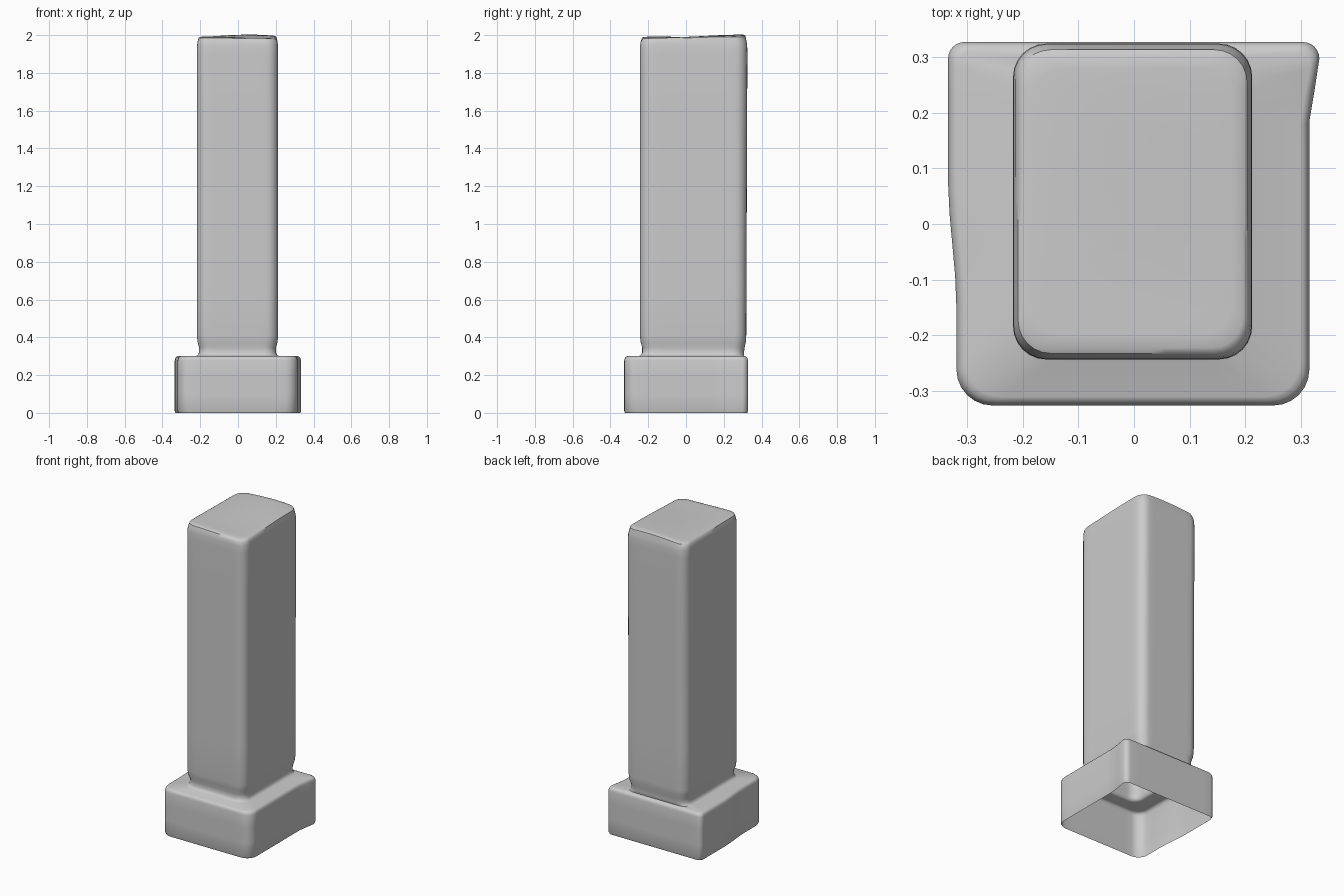
import bpy, bmesh, math

if "Cube" in bpy.data.objects:
    bpy.data.objects.remove(bpy.data.objects["Cube"])

SIDE, ARC = 10, 6   # points per straight side and per corner


def smooth(a, b, t):
    t = min(1, max(0, (t - a) / (b - a)))
    return t * t * (3 - 2 * t)


def outline(x0, x1, y0, y1, radii):
    """Rounded rectangle, anticlockwise from front left."""
    rfl, rfr, rbr, rbl = radii
    corners = [(x0 + rfl, y0 + rfl, rfl, 180), (x1 - rfr, y0 + rfr, rfr, 270),
               (x1 - rbr, y1 - rbr, rbr, 0), (x0 + rbl, y1 - rbl, rbl, 90)]
    arcs = []
    for cx, cy, r, start in corners:
        arcs.append([(cx + r * math.cos(math.radians(start + 90 * i / ARC)),
                      cy + r * math.sin(math.radians(start + 90 * i / ARC)))
                     for i in range(ARC + 1)])
    pts = []
    for k in range(4):
        pts += arcs[k]
        (ax, ay), (bx, by) = arcs[k][-1], arcs[(k + 1) % 4][0]
        pts += [(ax + (bx - ax) * i / SIDE, ay + (by - ay) * i / SIDE)
                for i in range(1, SIDE)]
    return pts


def base_ring(z, inset):
    pts = outline(-0.32 + inset, 0.316 - inset, -0.327 + inset, 0.328 - inset,
                  (0.065, 0.065, 0.03, 0.03))
    ring = []
    for x, y in pts:   # sides flare slightly towards the back
        if x < 0:
            x -= 0.015 * smooth(-0.15, 0.08, y) * min(1, -x / 0.3)
        else:
            x += 0.018 * smooth(0.18, 0.3, y) * min(1, x / 0.3)
        ring.append((x, y, z))
    return ring


def shaft_ring(z, inset, back=0.0):
    r = 0.06
    return [(x, y, z) for x, y in outline(-0.218 + inset, 0.213 - inset,
                                          -0.244 + inset, 0.325 - inset - back,
                                          (r, r, r, r))]


def top_z(x, y):
    """Uneven, gently humped top."""
    return (1.988 + 0.012 * smooth(-0.2, 0.25, y) * (1 - (x / 0.25) ** 2)
            - 0.004 * math.cos(9 * x + 7 * y))


# Hollow plinth, open underneath, flowing into the shaft
rings = [base_ring(0, 0.004), base_ring(0.01, 0), base_ring(0.1, 0),
         base_ring(0.2, 0), base_ring(0.277, 0), base_ring(0.289, 0.003),
         base_ring(0.296, 0.008), base_ring(0.3, 0.016)]
rings += [shaft_ring(0.302, -0.002, 0.022), shaft_ring(0.307, 0.006, 0.012),
          shaft_ring(0.32, 0.012, 0.006), shaft_ring(0.345, 0.012, 0.003),
          shaft_ring(0.375, 0.004, 0.004), shaft_ring(0.41, 0, 0.006)]
rings += [shaft_ring(0.41 + 1.49 * i / 6, 0, 0.006 * (1 - i / 6)) for i in range(1, 7)]
rings += [shaft_ring(1.945, 0.001), shaft_ring(1.965, 0.004)]

# Rounded rim and uneven cap
rim = shaft_ring(0, 0.004)
cx, cy = -0.002, 0.04
for s, drop in ((0.975, 0.006), (0.94, 0.001), (0.85, 0), (0.7, 0), (0.5, 0), (0.25, 0)):
    ring = []
    for x, y, _ in rim:
        x, y = cx + (x - cx) * s, cy + (y - cy) * s
        ring.append((x, y, top_z(x, y) - drop))
    rings.append(ring)

bm = bmesh.new()
loops = [[bm.verts.new(p) for p in ring] for ring in rings]
n = len(loops[0])
for a, b in zip(loops, loops[1:]):
    for i in range(n):
        j = (i + 1) % n
        bm.faces.new((a[i], a[j], b[j], b[i]))
centre = bm.verts.new((cx, cy, top_z(cx, cy)))
for i in range(n):
    bm.faces.new((loops[-1][i], loops[-1][(i + 1) % n], centre))

mesh = bpy.data.meshes.new("pillar_on_plinth")
bm.to_mesh(mesh)
bm.free()
pillar = bpy.data.objects.new("pillar_on_plinth", mesh)
bpy.context.collection.objects.link(pillar)
bpy.context.view_layer.objects.active = pillar
pillar.select_set(True)
bpy.ops.object.shade_smooth_by_angle(angle=math.radians(40))
